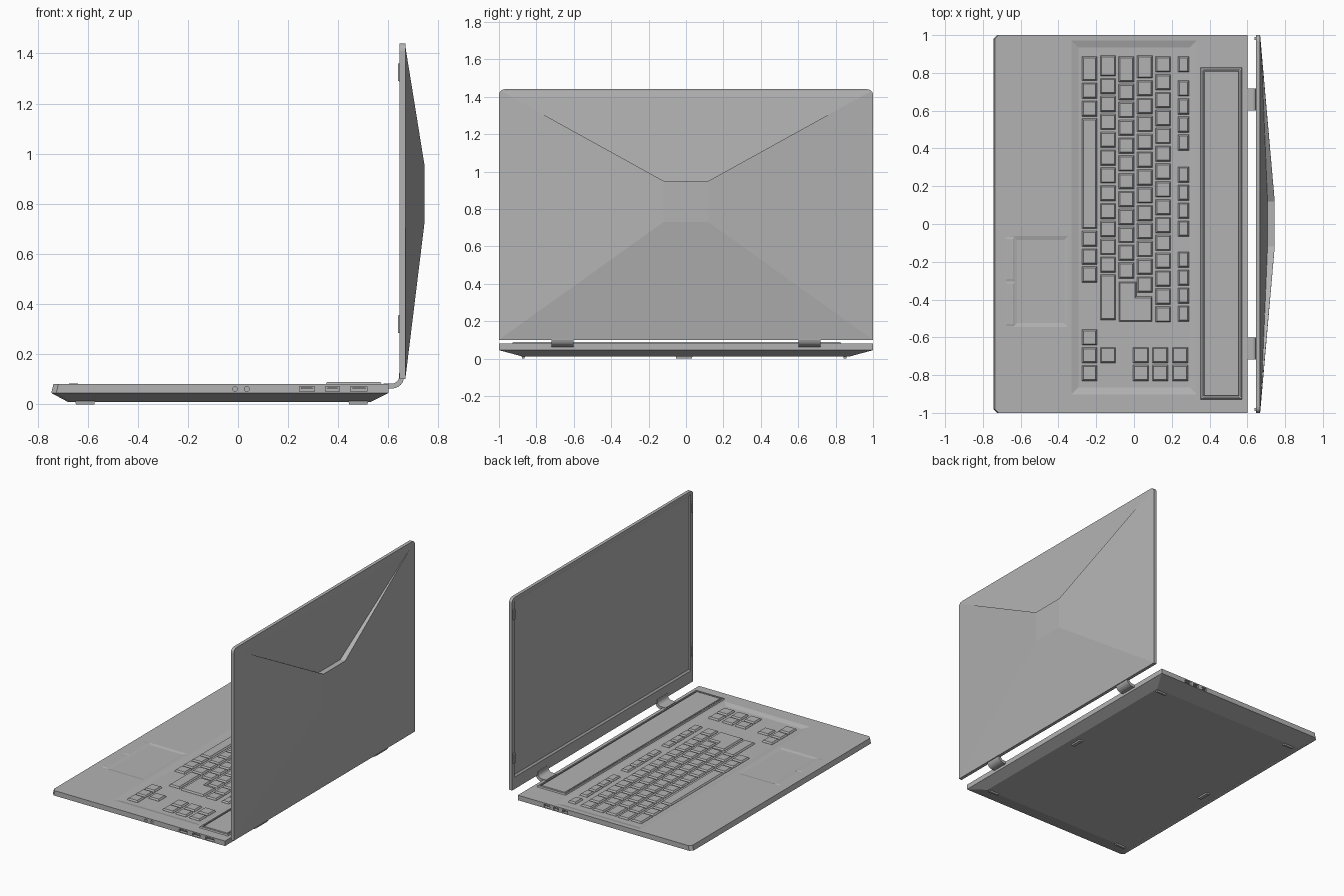
import bpy, bmesh, math

if "Cube" in bpy.data.objects:
    bpy.data.objects.remove(bpy.data.objects["Cube"])

# One dark grey for the whole machine
grey = bpy.data.materials.new("dark_grey")
grey.diffuse_color = (.45, .45, .45, 1)
grey.use_nodes = True
grey.node_tree.nodes["Principled BSDF"].inputs["Base Color"].default_value = grey.diffuse_color


def finish(name, bm):
    bmesh.ops.recalc_face_normals(bm, faces=bm.faces)
    me = bpy.data.meshes.new(name)
    bm.to_mesh(me)
    bm.free()
    me.materials.append(grey)
    ob = bpy.data.objects.new(name, me)
    bpy.context.collection.objects.link(ob)
    return ob


def loft(name, rings):
    """Skin a closed solid through rings of equal point count."""
    bm = bmesh.new()
    vs = [[bm.verts.new(p) for p in ring] for ring in rings]
    n = len(vs[0])
    for a, b in zip(vs, vs[1:]):
        for i in range(n):
            j = (i + 1) % n
            bm.faces.new((a[i], a[j], b[j], b[i]))
    bm.faces.new(vs[0][::-1])
    bm.faces.new(vs[-1])
    return finish(name, bm)


def rect(x0, x1, y0, y1, z):
    return [(x0, y0, z), (x1, y0, z), (x1, y1, z), (x0, y1, z)]


def box(name, x0, x1, y0, y1, z0, z1, taper=0.0):
    t = taper
    return loft(name, [rect(x0, x1, y0, y1, z0),
                       rect(x0 + t, x1 - t, y0 + t, y1 - t, z1)])


def cut(target, cutter):
    mod = target.modifiers.new("cut", 'BOOLEAN')
    mod.object = cutter
    mod.operation = 'DIFFERENCE'
    mod.solver = 'EXACT'
    bpy.context.view_layer.objects.active = target
    bpy.ops.object.modifier_apply(modifier=mod.name)
    bpy.data.objects.remove(cutter)


# Base body: tapered underside, clipped front corners
def base_ring(x0, x1, y, z, c):
    return [(x0 + c, -y, z), (x1, -y, z), (x1, y, z),
            (x0 + c, y, z), (x0, y - c, z), (x0, c - y, z)]


base = loft("base_body", [base_ring(-.68, .53, .87, .01, .02),
                          base_ring(-.745, .60, 1, .045, .02),
                          base_ring(-.737, .60, 1, .08, .02)])

# Keyboard and touchpad recesses with sloped sides
cut(base, box("keyboard_cutter", -.335, .335, -.905, .975, .081, .070, .04))
cut(base, box("touchpad_cutter", -.645, -.345, -.55, -.06, .081, .075, .025))

# Side ports: sockets with tongues on both sides, two round jacks on one
ports = [(-1, .245, .305), (-1, .35, .405), (-1, .45, .515),
         (1, .215, .255), (1, .285, .325), (1, .35, .40)]
for i, (s, x0, x1) in enumerate(ports):
    ys = sorted((s * .965, s * 1.02))
    cut(base, box("port_cutter", x0, x1, *ys, .051, .071))
    ys = sorted((s * .96, s * .995))
    box(f"port_tongue_{i + 1}", x0 + .007, x1 - .007, *ys, .060, .066)
for x in (-.012, .035):
    circle = [(math.cos(math.tau * k / 12) * .01 + x,
               math.sin(math.tau * k / 12) * .01 + .061) for k in range(12)]
    cut(base, loft("jack_cutter", [[(a, y, b) for a, b in circle] for y in (-1.02, -.96)]))

# Touchpad buttons, barely raised
box("touchpad_button_left", -.682, -.632, -.303, -.07, .079, .0825, .009)
box("touchpad_button_right", -.682, -.632, -.54, -.307, .079, .0825, .009)

# Speaker bar: raised frame with a grooved inner panel
bar = box("speaker_bar", .349, .575, -.931, .831, .075, .089, .006)
cut(bar, box("bar_cutter", .364, .560, -.916, .816, .09, .081))
box("speaker_panel", .367, .557, -.913, .813, .078, .088, .005)

# Keys: each a block with a chamfered cap
keys = bmesh.new()


def key(pts):
    lo = [keys.verts.new((x, y, .066)) for x, y in pts]
    hi = [keys.verts.new((x, y, .071)) for x, y in pts]
    n = len(pts)
    for i in range(n):
        j = (i + 1) % n
        keys.faces.new((lo[i], lo[j], hi[j], hi[i]))
    keys.faces.new(lo[::-1])
    cap = keys.faces.new(hi)
    keys.normal_update()
    bmesh.ops.inset_region(keys, faces=[cap], thickness=.010, depth=.010)


def row(x0, x1, y, widths, gap=.012):
    for w in widths:
        key([(x0, y - w), (x1, y - w), (x1, y), (x0, y)])
        y -= w + gap


K = .0825
row(-.275, -.196, .886, [.127, K, K, .583, K, K, K])
row(-.178, -.097, .891, [.108] + [K] * 11 + [.239])
row(-.081, 0, .886, [.134] + [K] * 11)
row(.017, .098, .891, [.119] + [K] * 12)
row(.115, .194, .886, [K] * 15)
row(.234, .291, .886, [K])
for y in (.759, .303, -.147):
    row(.234, .291, y, [K] * 4, .013)
key([(-.08, -.306), (-.08, -.517), (.096, -.517),
     (.096, -.384), (.012, -.384), (.012, -.306)])
row(-.275, -.196, -.559, [K] * 3)
row(-.178, -.097, -.653, [K])
for x in (-.004, .097, .203):
    row(x, x + .082, -.653, [K] * 2)
finish("keyboard_keys", keys)

# Feet under the base
for x in (-.61, .48):
    for y, hx, hy in ((-.86, .04, .01), (0, .015, .045), (.86, .04, .01)):
        box("foot", x - hx, x + hx, y - .01 - hy, y - .01 + hy, .02, 0, .003)

# Curved hinge straps
arc = [math.radians(-90 + 15 * k) for k in range(7)]
prof = [(.58, .063)] + [(.615 + .048 * math.cos(a), .111 + .048 * math.sin(a)) for a in arc]
prof += [(.663, .125), (.643, .125)]
prof += [(.615 + .028 * math.cos(a), .111 + .028 * math.sin(a)) for a in arc[::-1]] + [(.58, .083)]
for side, y in (("left", .66), ("right", -.66)):
    loft(f"hinge_{side}", [[(x, y + d, z) for x, z in prof] for d in (-.058, .058)])

# Lid slab with rounded top corners and a recessed screen
R = .03
outline = [(-1, .10), (1, .10)]
for cy, start in ((1 - R, 0), (R - 1, 90)):
    outline += [(cy + R * math.cos(math.radians(start + 22.5 * k)),
                 1.44 - R + R * math.sin(math.radians(start + 22.5 * k))) for k in range(5)]
lid = loft("lid_frame", [[(x, y, z) for y, z in outline] for x in (.645, .668)])


def yz_rect(x, y, z0, z1):
    return [(x, -y, z0), (x, y, z0), (x, y, z1), (x, -y, z1)]


cut(lid, loft("screen_cutter", [yz_rect(.643, .975, .18, 1.425),
                                yz_rect(.654, .965, .195, 1.40)]))

# Screen bumpers
for s in (-1, 1):
    for z0, z1 in ((.28, .36), (1.285, 1.365)):
        y0, y1 = sorted((s * .974, s * .99))
        loft("screen_bumper", [[(x, y0, z0 + t), (x, y1, z0 + t), (x, y1, z1 - t), (x, y0, z1 - t)]
                               for x, t in ((.655, 0), (.638, .006))])

# Faceted lid back: raised side and lower panels, sunken upper panel with ledge
bm = bmesh.new()


def pair(x, y, z):
    return [bm.verts.new((x, s * y, z)) for s in (-1, 1)]


front_lo, front_hi = pair(.66, .998, .102), pair(.66, .99, 1.43)
low, top = pair(.668, .998, .102), pair(.668, .99, 1.43)
plate_lo, plate_hi = pair(.745, .12, .73), pair(.745, .12, .95)
sunk, ridge = pair(.707, .12, .95), pair(.673, .93, 1.397)
for a, b in ((low, plate_lo), (plate_lo, plate_hi), (plate_hi, sunk), (sunk, ridge),
             (ridge, top), (top, front_hi), (front_hi, front_lo), (front_lo, low)):
    bm.faces.new((a[0], a[1], b[1], b[0]))
for i in (0, 1):
    bm.faces.new((low[i], plate_lo[i], plate_hi[i]))
    bm.faces.new((low[i], plate_hi[i], ridge[i]))
    bm.faces.new((low[i], ridge[i], top[i]))
    bm.faces.new((plate_hi[i], sunk[i], ridge[i]))
    bm.faces.new((low[i], top[i], front_hi[i], front_lo[i]))
finish("lid_back", bm)
